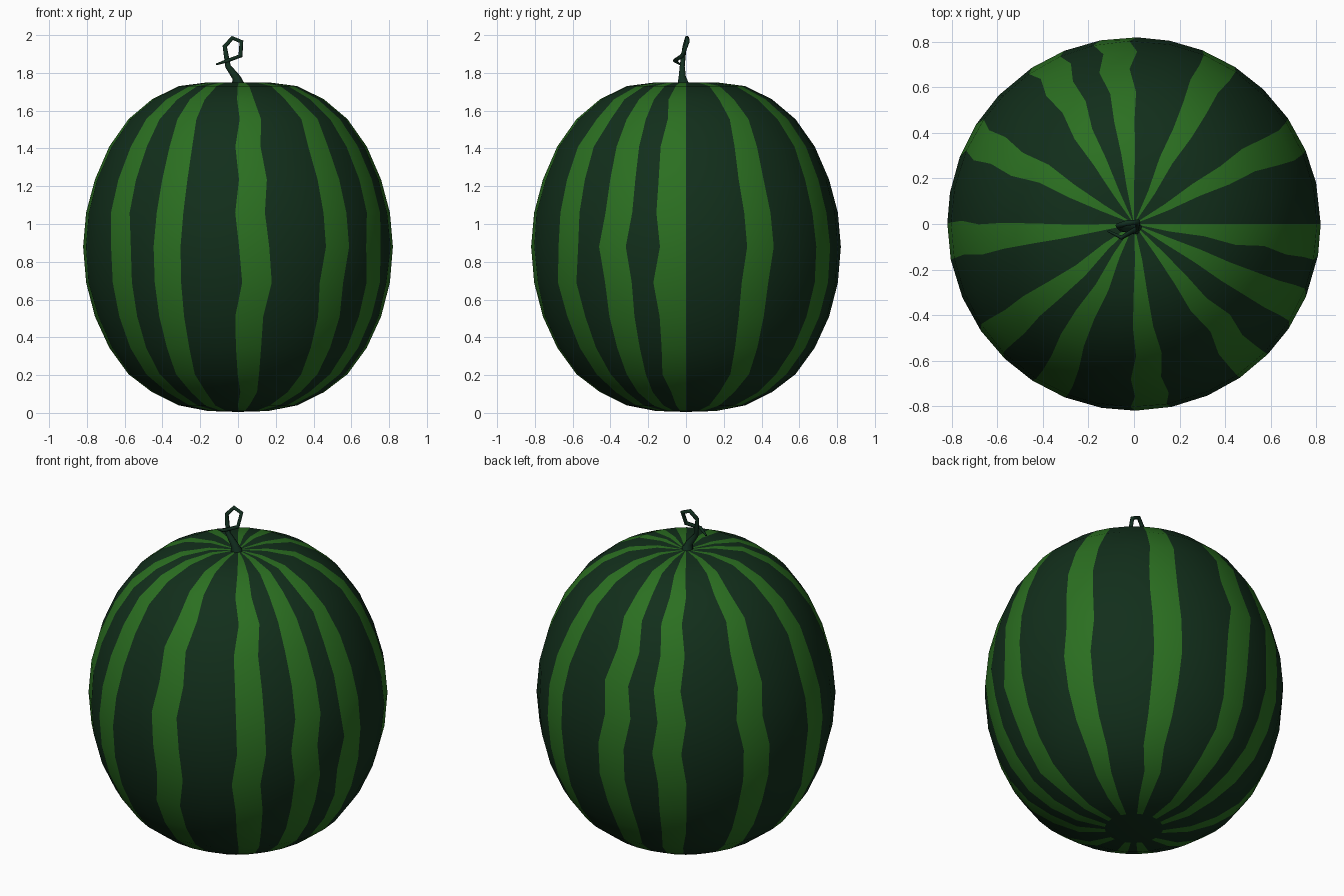
import bpy, bmesh, math, random

if "Cube" in bpy.data.objects:
    bpy.data.objects.remove(bpy.data.objects["Cube"])

random.seed(4)


def material(name, color):
    m = bpy.data.materials.new(name)
    m.diffuse_color = color
    m.use_nodes = True
    m.node_tree.nodes["Principled BSDF"].inputs["Base Color"].default_value = m.diffuse_color
    return m


dark = material("dark_rind", (0.006, 0.028, 0.011, 1))
light = material("light_stripe", (0.024, 0.16, 0.015, 1))
stem_mat = material("stem_green", (0.006, 0.028, 0.014, 1))

# Melon body: 32 x 16 globe with flattened poles; single columns form the stripes
SEGS, RINGS, RADIUS = 32, 16, 0.82
STRIPES = {2, 5, 8, 10, 13, 16, 19, 21, 24, 27, 29, 31}
half = [0.87, 0.85, 0.78, 0.68, 0.53, 0.36, 0.19]
heights = [0.88 + h for h in half] + [0.88] + [0.87 - h for h in reversed(half)]
heights[0], heights[-1] = 1.75, 0.01
heights[1], heights[-2] = 1.73, 0.04
heights[2], heights[-3] = 1.66, 0.11
heights[3], heights[-4] = 1.555, 0.205
heights[4], heights[-5] = 1.41, 0.345
heights[5], heights[-6] = 1.235, 0.51
heights[6], heights[-7] = 1.06, 0.69

bm = bmesh.new()
rings = []
for i, z in enumerate(heights, 1):
    r = RADIUS * math.sin(math.pi * i / RINGS)
    # each stripe wobbles sideways a little from ring to ring
    ring = []
    wobble = 0
    for k in range(SEGS):
        if (k - 1) % SEGS not in STRIPES:
            wobble = math.radians(random.uniform(-1.2, 1.8))
        a = math.tau * k / SEGS + wobble
        ring.append(bm.verts.new((r * math.cos(a), r * math.sin(a), z)))
    rings.append(ring)
top = bm.verts.new((0, 0, 1.74))
bottom = bm.verts.new((0, 0, 0.005))

for k in range(SEGS):
    n = (k + 1) % SEGS
    column = [bm.faces.new((top, rings[0][k], rings[0][n]))]
    for a, b in zip(rings, rings[1:]):
        column.append(bm.faces.new((a[k], b[k], b[n], a[n])))
    for f in column:
        f.material_index = int(k in STRIPES)
    bm.faces.new((bottom, rings[-1][n], rings[-1][k]))
for f in bm.faces:
    f.smooth = True

mesh = bpy.data.meshes.new("melon_body")
bm.to_mesh(mesh)
bm.free()
mesh.materials.append(dark)
mesh.materials.append(light)
bpy.context.collection.objects.link(bpy.data.objects.new("melon_body", mesh))

# Curly stem: x, y, z, thickness
path = [(0.0, -0.015, 1.735, 0.036), (-0.008, -0.02, 1.775, 0.022),
        (-0.053, -0.02, 1.835, 0.015), (-0.07, -0.008, 1.94, 0.012),
        (-0.03, 0.005, 1.985, 0.012), (0.018, 0.008, 1.965, 0.012),
        (0.013, -0.02, 1.89, 0.012), (-0.055, -0.06, 1.865, 0.010),
        (-0.115, -0.03, 1.845, 0.005)]
curve = bpy.data.curves.new("curly_stem", "CURVE")
curve.dimensions = "3D"
curve.bevel_depth = 1.0
curve.bevel_resolution = 1
curve.use_fill_caps = True
spline = curve.splines.new("POLY")
spline.points.add(len(path) - 1)
for p, (x, y, z, r) in zip(spline.points, path):
    p.co = (x, y, z, 1)
    p.radius = r
curve.materials.append(stem_mat)
bpy.context.collection.objects.link(bpy.data.objects.new("curly_stem", curve))
